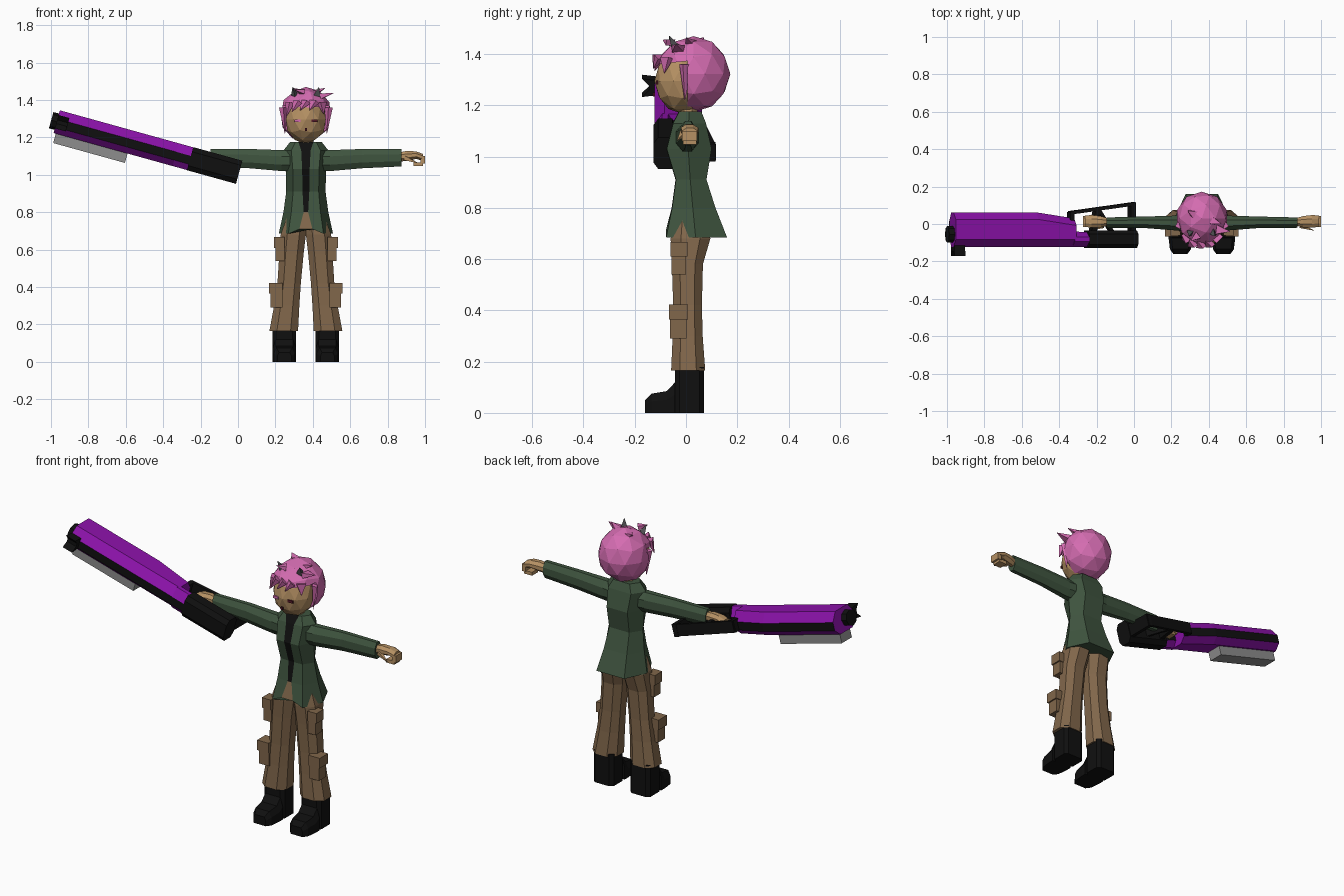
import bpy, bmesh, math
from mathutils import Vector

if "Cube" in bpy.data.objects:
    bpy.data.objects.remove(bpy.data.objects["Cube"])

CX = 0.363  # body centre line


def mat(name, r, g, b):
    m = bpy.data.materials.new(name)
    m.diffuse_color = (r, g, b, 1)
    m.use_nodes = True
    m.node_tree.nodes["Principled BSDF"].inputs["Base Color"].default_value = m.diffuse_color
    return m


PINK = mat("pink_hair", .66, .15, .44)
PURPLE = mat("purple_metal", .26, .006, .40)
GREEN = mat("green_cloth", .05, .09, .05)
BROWN = mat("brown_cloth", .22, .135, .07)
SKIN = mat("skin", .46, .28, .125)
BLACK = mat("black", .005, .005, .005)
GREY = mat("grey_metal", .27, .27, .27)
DARK = mat("dark_grey", .08, .08, .085)
RED = mat("dark_red", .09, .01, .02)


def finish(name, bm, mats):
    bmesh.ops.recalc_face_normals(bm, faces=bm.faces)
    me = bpy.data.meshes.new(name)
    bm.to_mesh(me)
    bm.free()
    for m in mats:
        me.materials.append(m)
    ob = bpy.data.objects.new(name, me)
    bpy.context.collection.objects.link(ob)
    return ob


def loft(name, rings, mats, rule=lambda i, j: 0):
    """Skin a list of equal rings and cap both ends."""
    bm = bmesh.new()
    vs = [[bm.verts.new(p) for p in r] for r in rings]
    n = len(vs[0])
    for i in range(len(vs) - 1):
        for j in range(n):
            k = (j + 1) % n
            f = bm.faces.new((vs[i][j], vs[i][k], vs[i + 1][k], vs[i + 1][j]))
            f.material_index = rule(i, j)
    bm.faces.new(vs[0])
    bm.faces.new(vs[-1])
    return finish(name, bm, mats)


def octagon(a0, a1, b0, b1, c=.3):
    """Chamfered rectangle as 2D points."""
    ca, cb = (a1 - a0) * c, (b1 - b0) * c
    return [(a0 + ca, b0), (a1 - ca, b0), (a1, b0 + cb), (a1, b1 - cb),
            (a1 - ca, b1), (a0 + ca, b1), (a0, b1 - cb), (a0, b0 + cb)]


def box(name, x, y, z, m, place=lambda x, y, z: (x, y, z)):
    rings = [[place(a, b, c) for b, c in ((y[0], z[0]), (y[1], z[0]), (y[1], z[1]), (y[0], z[1]))] for a in x]
    return loft(name, rings, [m])


def spike(name, base, tip, r, m, sides=4, flat=1.0):
    base, tip = Vector(base), Vector(tip)
    q = (tip - base).to_track_quat('Z', 'Y')
    rings = []
    for c, k in ((base, r), (tip, r * .04)):
        rings.append([c + q @ Vector((k * math.cos(t), k * flat * math.sin(t), 0))
                      for t in (2 * math.pi * (i + .5) / sides for i in range(sides))])
    return loft(name, rings, [m])


def ball(name, c, r, m, cuts=()):
    """Faceted ellipsoid; each cut is (point, normal), the normal side is removed."""
    bm = bmesh.new()
    bmesh.ops.create_icosphere(bm, subdivisions=2, radius=1)
    for v in bm.verts:
        v.co = Vector((c[i] + v.co[i] * r[i] for i in range(3)))
    for p, n in cuts:
        res = bmesh.ops.bisect_plane(bm, geom=bm.verts[:] + bm.edges[:] + bm.faces[:],
                                     plane_co=p, plane_no=n, clear_outer=True)
        edges = [e for e in res['geom_cut'] if isinstance(e, bmesh.types.BMEdge)]
        bmesh.ops.holes_fill(bm, edges=edges)
    return finish(name, bm, [m])


# Jacket with open front: shirt strip above, trousers wedge below
rings = []
for z, w, yf, yb, g in ((.685, .145, -.085, .16, .035), (.80, .12, -.062, .115, .012),
                        (.91, .105, -.047, .08, .018), (1.03, .108, -.083, .10, .02),
                        (1.13, .12, -.058, .078, .025), (1.175, .085, -.035, .06, .04)):
    ym = (yf + yb) / 2
    pts = [(-g, yf + .006), (g, yf + .006), (w * .65, yf + .008), (w, ym),
           (w * .6, yb), (-w * .6, yb), (-w, ym), (-w * .65, yf + .008)]
    rings.append([(CX + x, y, z + (.025 if z < .7 and j < 2 else 0)) for j, (x, y) in enumerate(pts)])
loft("jacket", rings, [GREEN, BLACK, BROWN], lambda i, j: 0 if j else (2 if i == 0 else 1))
loft("neck", [[(CX + x, y, z) for x, y in octagon(-.04, .04, -.03, .045)] for z in (1.12, 1.22)], [SKIN])

for s, side in ((-1, "right"), (1, "left")):
    X = lambda d, s=s: CX + s * d
    # Sleeve and hand
    loft(side + "_sleeve", [[(X(d), y, z) for y, z in octagon(y0, y1, z0, z1)] for d, y0, y1, z0, z1 in
         ((.08, -.04, .05, 1.02, 1.13), (.13, -.035, .045, 1.02, 1.132), (.30, -.022, .04, 1.035, 1.138),
          (.51, -.02, .035, 1.045, 1.138))], [GREEN])
    loft(side + "_palm", [[(X(d), y, z) for y, z in octagon(y0, y1, z0, z1)] for d, y0, y1, z0, z1 in
         ((.50, -.008, .03, 1.07, 1.12), (.54, -.018, .042, 1.075, 1.128),
          (.59, -.02, .048, 1.085, 1.125), (.625, -.015, .045, 1.075, 1.112))], [SKIN])
    box(side + "_fingers", (X(.612), X(.637)), (-.015, .043), (1.06, 1.10), SKIN)
    box(side + "_fingertips", (X(.575), X(.625)), (-.012, .04), (1.047, 1.066), SKIN)
    spike(side + "_thumb", (X(.53), -.01, 1.09), (X(.60), -.035, 1.062), .017, SKIN)
    # Trouser leg
    loft(side + "_trouser_leg", [[(X(d), y, z) for d, y in octagon(a, b, yf, yb, .26)] for z, a, b, yf, yb in
         ((.165, .042, .195, -.058, .075), (.30, .035, .17, -.052, .065), (.42, .027, .152, -.05, .062),
          (.58, .012, .142, -.055, .066), (.68, 0, .135, -.06, .095), (.78, 0, .10, -.045, .08))], [BROWN])
    # Cargo pockets
    for nm, d, y, z in (("thigh_pocket", (.115, .163), (-.056, 0), (.54, .655)),
                        ("knee_pocket", (.125, .188), (-.062, .002), (.29, .41))):
        box(f"{side}_{nm}", (X(d[0]), X(d[1])), y, z, BROWN)
        box(f"{side}_{nm}_flap", (X(d[0]), X(d[1] + .008)), (y[0] - .005, y[1] + .005),
            (z[1] - .045, z[1] + .012), BROWN)
    # Boot
    loft(side + "_boot", [[(X(.115 + k * w), y, z) for k, z in ((-1, 0), (1, 0), (1, h * .6), (.75, h), (-.75, h), (-1, h * .6))]
         for y, w, h in ((-.16, .038, .05), (-.135, .056, .075), (-.075, .063, .085), (-.042, .063, .12))], [BLACK])
    loft(side + "_boot_shaft", [[(X(d), y, z) for d, y in octagon(.052, .178, -.042, .07, .15)] for z in (0, .18)], [BLACK])

# Head
ball("face", (CX, -.015, 1.295), (.112, .108, .128), SKIN)
hair_c, hair_r = (CX, .03, 1.322), (.14, .143, .148)
ball("back_hair", hair_c, hair_r, PINK, [((0, .005, 0), (0, -1, 0))])
ball("front_hair", hair_c, (.14, .152, .148), PINK, [((0, .005, 0), (0, 1, 0)), ((0, 0, 1.372), (0, .1, -1))])
for i, (x, y, z, tx, ty, tz, r) in enumerate((
        (-.085, -.075, 1.385, -.105, -.085, 1.31, .035), (-.045, -.10, 1.39, -.075, -.122, 1.335, .034),
        (.0, -.105, 1.39, -.03, -.128, 1.345, .034), (.045, -.10, 1.39, .02, -.126, 1.345, .034),
        (.085, -.075, 1.385, .095, -.085, 1.325, .034), (-.12, .0, 1.36, -.112, -.005, 1.22, .032),
        (.12, .0, 1.36, .112, -.005, 1.22, .032), (.08, -.03, 1.42, .15, -.04, 1.438, .035),
        (.05, .02, 1.44, .105, .0, 1.465, .03), (-.02, -.06, 1.445, -.06, -.09, 1.455, .03),
        (-.04, .05, 1.445, -.075, .07, 1.465, .03))):
    spike(f"hair_lock_{i + 1}", (CX + x, y, z), (CX + tx, ty, tz), r, PINK, 4, .6)
for s in (-1, 1):
    spike("hair_clip", (CX + s * .06, -.045, 1.425), (CX + s * .07, -.065, 1.47), .022, DARK, 3)
    # Eyes and brows
    box("eye", (CX + s * .045 - .016, CX + s * .045 + .016), (-.117, -.109), (1.282, 1.296), RED if s > 0 else PINK)
box("nose", (CX - .006, CX + .006), (-.128, -.12), (1.235, 1.25), RED)

# Long gun, tilted in the front plane
A = math.radians(15.5)


def gun(u, y, v):
    return (-.969 + u * math.cos(A) + v * math.sin(A), y, 1.284 - u * math.sin(A) + v * math.cos(A))


def body(name, stations):
    rings = []
    for u, f, b in stations:
        c = min(.038, (b - f) * .35)
        rings.append([gun(u, y, v) for y, v in ((f, .015), (f + c, .063), (b - c, .063), (b, .015),
                                                (b, -.03), (b - c, -.063), (f + c, -.063), (f, -.03))])
    loft(name, rings, [PURPLE, BLACK], lambda i, j: 1 if j in (3, 7) else 0)


body("gun_body", ((0, -.122, .062), (.46, -.122, .062), (.67, -.122, .03)))
body("gun_neck", ((.66, -.122, -.04), (.79, -.122, -.045)))
loft("gun_stock", [[gun(u, y, v) for y, v in octagon(-.127, -.035, -.064, .064, .2)]
                   for u in (.74, 1.012)], [BLACK])
loft("muzzle", [[gun(u, -.055 + .045 * math.cos(t), .045 * math.sin(t))
                 for t in (math.pi * i / 4 for i in range(8))] for u in (-.031, .04)], [BLACK])
# Sight with two prongs on the gun's side
box("sight_base", (.0, .06), (-.145, -.115), (-.025, .025), BLACK, gun)
for s in (-1, 1):
    loft("sight_prong", [[gun(u, y, s * v) for y, v in ((-.14, .005), (-.172, .037), (-.115, .03))]
                         for u in (.0, .06)], [BLACK])
box("under_barrel", (.012, .41), (-.075, .015), (-.115, -.06), GREY, gun)


# Open grip frame around the hand
def bar(name, p, q, w, h):
    (u0, y0), (u1, y1) = p, q
    t = Vector((u1 - u0, y1 - y0)).normalized()
    nx, ny = -t.y * w, t.x * w
    loft(name, [[gun(u + k * nx, y + k * ny, v) for k, v in ((-1, -h), (1, -h), (1, h), (-1, h))]
                for u, y in ((u0, y0), (u1, y1))], [BLACK])


bar("frame_back", (.65, .06), (1.005, .108), .009, .032)
bar("frame_end", (.993, -.05), (.993, .115), .014, .035)
bar("frame_grip", (.775, -.05), (.80, .08), .014, .032)
bar("frame_front", (.655, .01), (.655, .065), .012, .032)
bar("frame_diagonal", (.80, .085), (.88, -.04), .009, .025)
